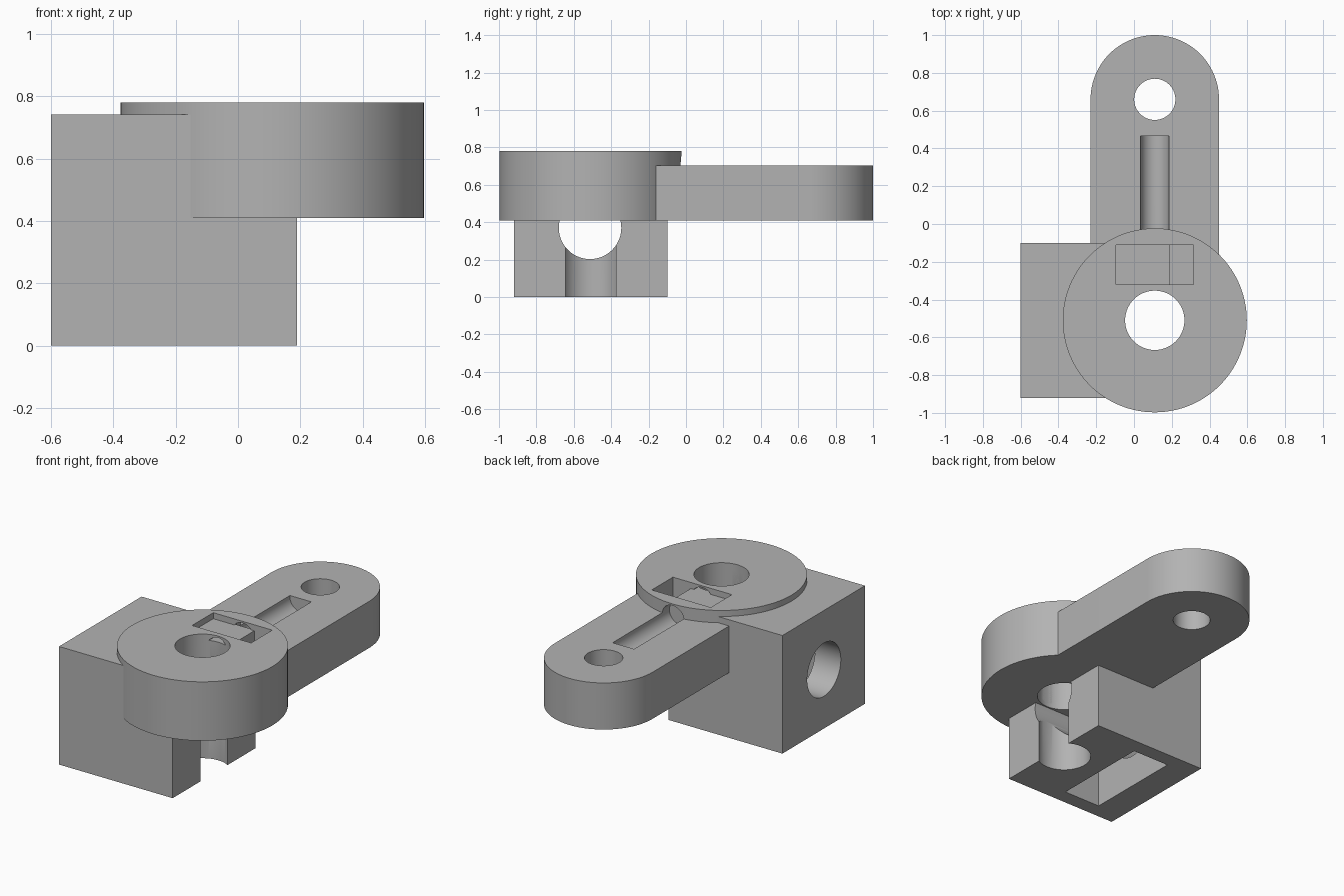
import bpy, bmesh, math
from mathutils import Matrix, Vector

cube = bpy.data.objects.get("Cube")
if cube:
    bpy.data.objects.remove(cube, do_unlink=True)

grey = bpy.data.materials.new("plain_grey")
grey.use_nodes = True
COLOUR = (0.45, 0.45, 0.45, 1)
grey.diffuse_color = COLOUR
grey.node_tree.nodes["Principled BSDF"].inputs["Base Color"].default_value = COLOUR

PIVOT_X, PIVOT_Y, TIP_Y = 0.11, -0.51, 0.66


def add_object(name, bm):
    bmesh.ops.recalc_face_normals(bm, faces=bm.faces)
    mesh = bpy.data.meshes.new(name)
    bm.to_mesh(mesh)
    bm.free()
    mesh.materials.append(grey)
    obj = bpy.data.objects.new(name, mesh)
    bpy.context.collection.objects.link(obj)
    return obj


def box(name, low, high):
    bm = bmesh.new()
    low, high = Vector(low), Vector(high)
    bmesh.ops.create_cube(bm, size=1)
    bmesh.ops.scale(bm, vec=high - low, verts=bm.verts)
    bmesh.ops.translate(bm, vec=(low + high) / 2, verts=bm.verts)
    return add_object(name, bm)


def cylinder(name, start, end, radius, sides=96):
    bm = bmesh.new()
    start, end = Vector(start), Vector(end)
    axis = end - start
    turn = axis.to_track_quat('Z', 'Y').to_matrix().to_4x4()
    bmesh.ops.create_cone(bm, cap_ends=True, segments=sides, radius1=radius,
                          radius2=radius, depth=axis.length,
                          matrix=Matrix.Translation((start + end) / 2) @ turn)
    return add_object(name, bm)


def round_ended_bar(name, radius, bottom, top, steps=48):
    bm = bmesh.new()
    outline = [(PIVOT_X + radius * math.cos(math.pi * i / steps),
                TIP_Y + radius * math.sin(math.pi * i / steps)) for i in range(steps + 1)]
    outline += [(PIVOT_X - radius, PIVOT_Y), (PIVOT_X + radius, PIVOT_Y)]
    face = bm.faces.new([bm.verts.new((x, y, bottom)) for x, y in outline])
    side = bmesh.ops.extrude_face_region(bm, geom=[face])["geom"]
    bmesh.ops.translate(bm, vec=(0, 0, top - bottom),
                        verts=[v for v in side if isinstance(v, bmesh.types.BMVert)])
    return add_object(name, bm)


def combine(target, tool, operation):
    mod = target.modifiers.new(operation.lower(), 'BOOLEAN')
    mod.operation, mod.solver, mod.object = operation, 'EXACT', tool
    bpy.context.view_layer.objects.active = target
    bpy.ops.object.modifier_apply(modifier=mod.name)
    bpy.data.objects.remove(tool, do_unlink=True)


def pivot_hole():
    return cylinder("pivot_hole", (PIVOT_X, PIVOT_Y, -0.1), (PIVOT_X, PIVOT_Y, 0.9), 0.157)


# Block with vertical pivot hole, cross bore and nut slot open at the bottom
block = box("clamp_block", (-0.60, -0.92, 0), (0.19, -0.10, 0.742))
combine(block, pivot_hole(), 'DIFFERENCE')
combine(block, cylinder("cross_bore", (-0.7, -0.513, 0.37), (0.3, -0.513, 0.37), 0.167), 'DIFFERENCE')
combine(block, box("nut_slot", (-0.42, -0.825, -0.1), (-0.165, -0.195, 0.69)), 'DIFFERENCE')

# Round head joined to the arm
arm = cylinder("head_and_arm", (PIVOT_X, PIVOT_Y, 0.41), (PIVOT_X, PIVOT_Y, 0.78), 0.487, 128)
combine(arm, round_ended_bar("arm_bar", 0.34, 0.41, 0.703), 'UNION')
combine(arm, pivot_hole(), 'DIFFERENCE')
combine(arm, cylinder("tip_hole", (PIVOT_X, TIP_Y, 0.3), (PIVOT_X, TIP_Y, 0.9), 0.109), 'DIFFERENCE')

# Bolt groove along the arm and the nut pocket in the head
combine(arm, cylinder("bolt_groove", (PIVOT_X, -0.45, 0.695), (PIVOT_X, 0.465, 0.695), 0.075, 64), 'DIFFERENCE')
combine(arm, box("nut_pocket", (-0.095, -0.32, 0.495), (0.315, -0.11, 0.9)), 'DIFFERENCE')

# Smooth the round walls, keep the edges sharp
for part in (block, arm):
    bpy.ops.object.select_all(action='DESELECT')
    part.select_set(True)
    bpy.context.view_layer.objects.active = part
    bpy.ops.object.shade_smooth_by_angle(angle=math.radians(30))
